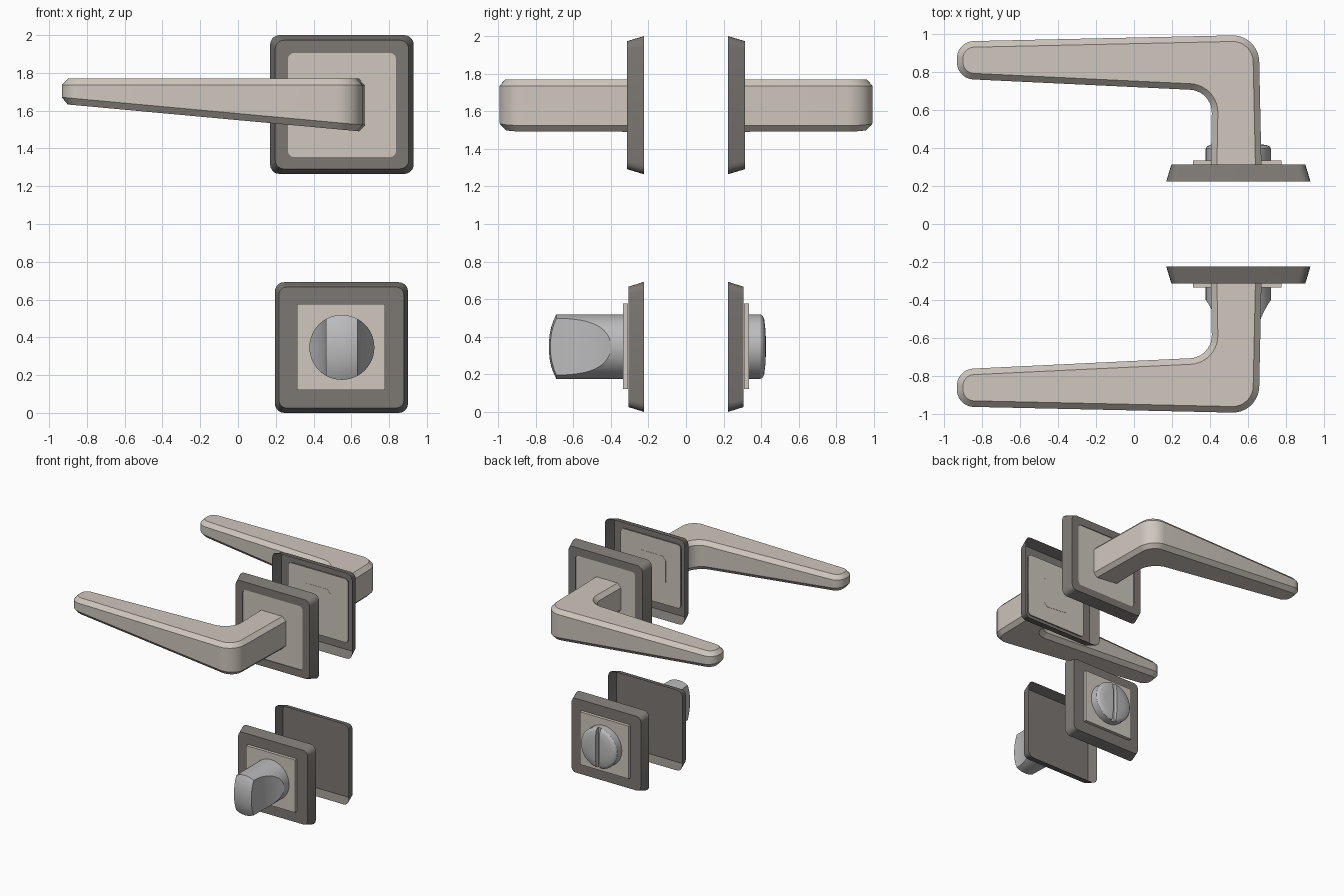
import bpy, bmesh, math
from mathutils import Vector

if "Cube" in bpy.data.objects:
    bpy.data.objects.remove(bpy.data.objects["Cube"])


def material(name, rgb):
    m = bpy.data.materials.new(name)
    m.diffuse_color = (*rgb, 1)
    m.use_nodes = True
    m.node_tree.nodes["Principled BSDF"].inputs["Base Color"].default_value = m.diffuse_color
    return m


DARK = material("dark_metal", (0.20, 0.185, 0.17))
PALE = material("pale_metal", (0.62, 0.57, 0.51))
GREY = material("grey_metal", (0.50, 0.50, 0.51))


def fillet(corners, n=8):
    """Round polygon corners given as (a, b, radius)."""
    out = []
    for i, (a, b, r) in enumerate(corners):
        p = Vector((a, b))
        if r == 0:
            out.append(p)
            continue
        u = (Vector(corners[i - 1][:2]) - p).normalized()
        v = (Vector(corners[(i + 1) % len(corners)][:2]) - p).normalized()
        half = u.angle(v) / 2
        c = p + (u + v).normalized() * (r / math.sin(half))
        d = r / math.tan(half)
        s, e = p + u * d - c, p + v * d - c
        ang = s.angle(e)
        for k in range(n + 1):
            t = k / n
            out.append(c + (s * math.sin((1 - t) * ang) + e * math.sin(t * ang)) / math.sin(ang))
    return out


def rect(x0, x1, z0, z1, r):
    return fillet([(x0, z0, r), (x1, z0, r), (x1, z1, r), (x0, z1, r)], 5)


def loft(name, rings, mat, cap_start=True, cap_end=True, angle=30):
    """Skin equal-length rings of 3D points."""
    bm = bmesh.new()
    rows = [[bm.verts.new(p) for p in ring] for ring in rings]
    n = len(rows[0])
    for a, b in zip(rows, rows[1:]):
        for i in range(n):
            j = (i + 1) % n
            bm.faces.new((a[i], a[j], b[j], b[i]))
    if cap_start:
        bm.faces.new(rows[0])
    if cap_end:
        bm.faces.new(rows[-1])
    bmesh.ops.recalc_face_normals(bm, faces=bm.faces)
    me = bpy.data.meshes.new(name)
    bm.to_mesh(me)
    bm.free()
    ob = bpy.data.objects.new(name, me)
    bpy.context.collection.objects.link(ob)
    me.materials.append(mat)
    smooth(ob, angle)
    return ob


def smooth(ob, angle=30):
    bpy.ops.object.select_all(action='DESELECT')
    ob.select_set(True)
    bpy.context.view_layer.objects.active = ob
    bpy.ops.object.shade_smooth_by_angle(angle=math.radians(angle))


def at_y(pts, y):
    return [(p.x, y, p.y) for p in pts]


def at_z(pts, z):
    return [(p.x, p.y, z) for p in pts]


def cut(ob, cutter):
    m = ob.modifiers.new("cut", 'BOOLEAN')
    m.operation, m.solver, m.object = 'DIFFERENCE', 'EXACT', cutter
    bpy.context.view_layer.objects.active = ob
    bpy.ops.object.modifier_apply(modifier=m.name)
    bpy.data.objects.remove(cutter)
    smooth(ob)


def knob_body(name, s, profile, cx=0.55, cz=0.347, n=48):
    rings = [[(cx + r * math.cos(2 * math.pi * i / n), s * y, cz + r * math.sin(2 * math.pi * i / n))
              for i in range(n)] for r, y in profile]
    return loft(name, rings, GREY)


def lever(name, s):
    y0, ch = 0.302, 0.032
    outline = fillet([(0.405, y0, 0), (0.672, y0, 0), (0.657, 0.997, 0.14), (-0.933, 0.962, 0.09),
                      (-0.933, 0.766, 0.09), (0.412, 0.702, 0.12)], 10)
    # chamfer outline: shift each point along its inward normal
    inner = []
    for i, p in enumerate(outline):
        a, b = outline[i - 1], outline[(i + 1) % len(outline)]
        if p.y < y0 + 0.001:
            q = Vector((p.x + (ch if p.x < 0.5 else -ch), y0))
        else:
            u, v = (p - a).normalized(), (b - p).normalized()
            t = (u + v).normalized()
            q = p + Vector((-t.y, t.x)) * ch
        inner.append(q)

    def under(p, up):
        return (p.x, s * p.y, 1.49 + up + (0.65 - p.x) * 0.092)

    rings = [[under(p, 0) for p in inner], [under(p, 0.035) for p in outline],
             at_z([Vector((p.x, s * p.y)) for p in outline], 1.735),
             at_z([Vector((p.x, s * p.y)) for p in inner], 1.769)]
    return loft(name, rings, PALE, angle=25)


for side, s in (("front", -1), ("back", 1)):
    # handle rosette: open-backed tapered frame with an inset plate
    hole = rect(0.265, 0.836, 1.355, 1.905, 0.03)
    loft(side + "_handle_rosette",
         [at_y(rect(0.170, 0.930, 1.265, 2.0, 0.05), s * 0.224),
          at_y(rect(0.197, 0.903, 1.292, 1.973, 0.045), s * 0.314),
          at_y(hole, s * 0.314), at_y(hole, s * 0.304)], DARK, False, False)
    loft(side + "_handle_plate", [at_y(hole, s * 0.304), at_y(hole, s * 0.308)], PALE)
    lever(side + "_lever", s)

    # lock rosette: open-backed tapered cover with a raised square plate
    loft(side + "_lock_rosette",
         [at_y(rect(0.195, 0.900, 0.0, 0.692, 0.05), s * 0.224),
          at_y(rect(0.217, 0.878, 0.026, 0.666, 0.04), s * 0.307)], DARK, False, True)
    sq = [Vector(p) for p in ((0.312, 0.122), (0.778, 0.122), (0.778, 0.577), (0.312, 0.577))]
    loft(side + "_lock_plate", [at_y(sq, s * 0.309), at_y(sq, s * 0.335)], PALE)

# thumb turn: domed cylinder with a curved scoop on each side
turn = knob_body("thumb_turn", -1, [(0.172, 0.33), (0.172, 0.69), (0.145, 0.703), (0.11, 0.716),
                                    (0.07, 0.725), (0.03, 0.729), (0.005, 0.73)])
for m in (-1, 1):
    curve = [(0.083 + 0.095 * (1 - k / 12) ** 2.2, 0.39 + 0.30 * k / 12) for k in range(13)]
    poly = [Vector((0.55 + m * x, -y)) for x, y in curve + [(0.083, 0.8), (0.3, 0.8), (0.3, 0.39)]]
    cut(turn, loft("scoop_cutter", [at_z(poly, 0.1), at_z(poly, 0.6)], GREY))

# coin release: shallow domed disc with a slot
disc = knob_body("coin_release", 1, [(0.172, 0.33), (0.172, 0.397), (0.165, 0.408), (0.15, 0.416),
                                     (0.10, 0.422), (0.05, 0.425), (0.005, 0.426)])
slot = [Vector(p) for p in ((0.532, 0.385), (0.568, 0.385), (0.568, 0.5), (0.532, 0.5))]
cut(disc, loft("slot_cutter", [at_z(slot, 0.1), at_z(slot, 0.6)], GREY))
